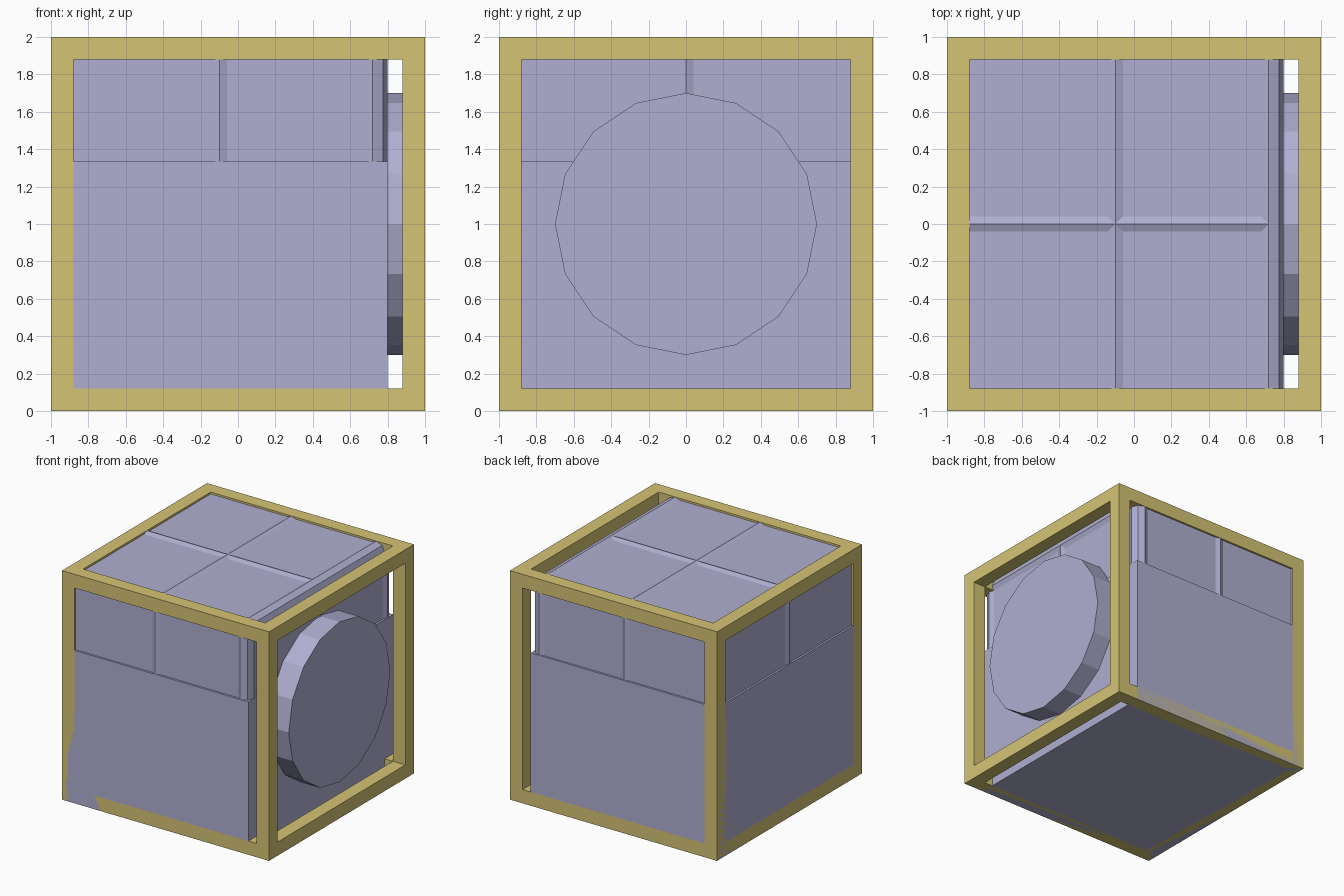
import bpy, bmesh, math
from mathutils import Matrix, Vector

if "Cube" in bpy.data.objects:
    bpy.data.objects.remove(bpy.data.objects["Cube"])


def material(name, rgb):
    m = bpy.data.materials.new(name)
    m.diffuse_color = (*rgb, 1)
    m.use_nodes = True
    m.node_tree.nodes["Principled BSDF"].inputs["Base Color"].default_value = m.diffuse_color
    return m


YELLOW = material("frame_yellow", (0.66, 0.55, 0.175))
VIOLET = material("pale_violet", (0.43, 0.43, 0.64))


def add_box(bm, x0, x1, y0, y1, z0, z1):
    centre = Vector((x0 + x1, y0 + y1, z0 + z1)) / 2
    size = (x1 - x0, y1 - y0, z1 - z0)
    bmesh.ops.create_cube(bm, size=1, matrix=Matrix.Translation(centre) @ Matrix.Diagonal((*size, 1)))


def add_rod(bm, a, b, radius, sides):
    # Straight prism along a main axis, one corner pointing outwards
    a, b = Vector(a), Vector(b)
    d = b - a
    if abs(d.x) > 1e-6:
        rot = Matrix.Rotation(math.pi / 2, 4, 'Y')
    elif abs(d.y) > 1e-6:
        rot = Matrix.Rotation(math.pi / 2, 4, 'X')
    else:
        rot = Matrix.Identity(4)
    bmesh.ops.create_cone(bm, cap_ends=True, segments=sides, radius1=radius, radius2=radius,
                          depth=d.length, matrix=Matrix.Translation((a + b) / 2) @ rot)


def finish(bm, name, mat):
    me = bpy.data.meshes.new(name)
    bm.to_mesh(me)
    bm.free()
    me.materials.append(mat)
    bpy.context.collection.objects.link(bpy.data.objects.new(name, me))


# Outer cube frame: four posts and the bars between them
IN = 0.88
ends = ((-1, -IN), (IN, 1))
levels = ((0, 0.12), (1.88, 2))
bm = bmesh.new()
for s in ends:
    for t in ends:
        add_box(bm, *s, *t, 0, 2)
    for z in levels:
        add_box(bm, -IN, IN, *s, *z)
        add_box(bm, *s, -IN, IN, *z)
finish(bm, "outer_frame", YELLOW)

# Solid lower body
BASE_TOP = 1.335
bm = bmesh.new()
add_box(bm, -1, 0.8, -1, 1, 0, BASE_TOP)
finish(bm, "lower_body", VIOLET)

# Octagonal rods that edge and divide the upper casing
XS, YS, ZT, R = (-0.92, -0.10, 0.72), (-0.92, 0, 0.92), 1.92, 0.08
bm = bmesh.new()
for x in XS:
    add_rod(bm, (x, YS[0], ZT), (x, YS[2], ZT), R, 8)
for y in YS:
    add_rod(bm, (XS[0], y, ZT), (XS[2], y, ZT), R, 8)
for x in XS:
    for y in YS:
        if (x, y) != (XS[1], YS[1]):
            add_rod(bm, (x, y, BASE_TOP), (x, y, ZT), R, 8)
finish(bm, "casing_rods", VIOLET)

# Panels between the rods, sunk slightly below the rod crests
P = 0.063
bm = bmesh.new()
for grow in ((P, 0, 0), (0, P, 0), (0, 0, P)):
    gx, gy, gz = grow
    add_box(bm, XS[0] - gx, XS[2] + gx, YS[0] - gy, YS[2] + gy, BASE_TOP, ZT + gz)
finish(bm, "casing_panels", VIOLET)

# Large round drum on the right side
bm = bmesh.new()
add_rod(bm, (0.78, 0, 1), (0.98, 0, 1), 0.70, 16)
finish(bm, "side_drum", VIOLET)
